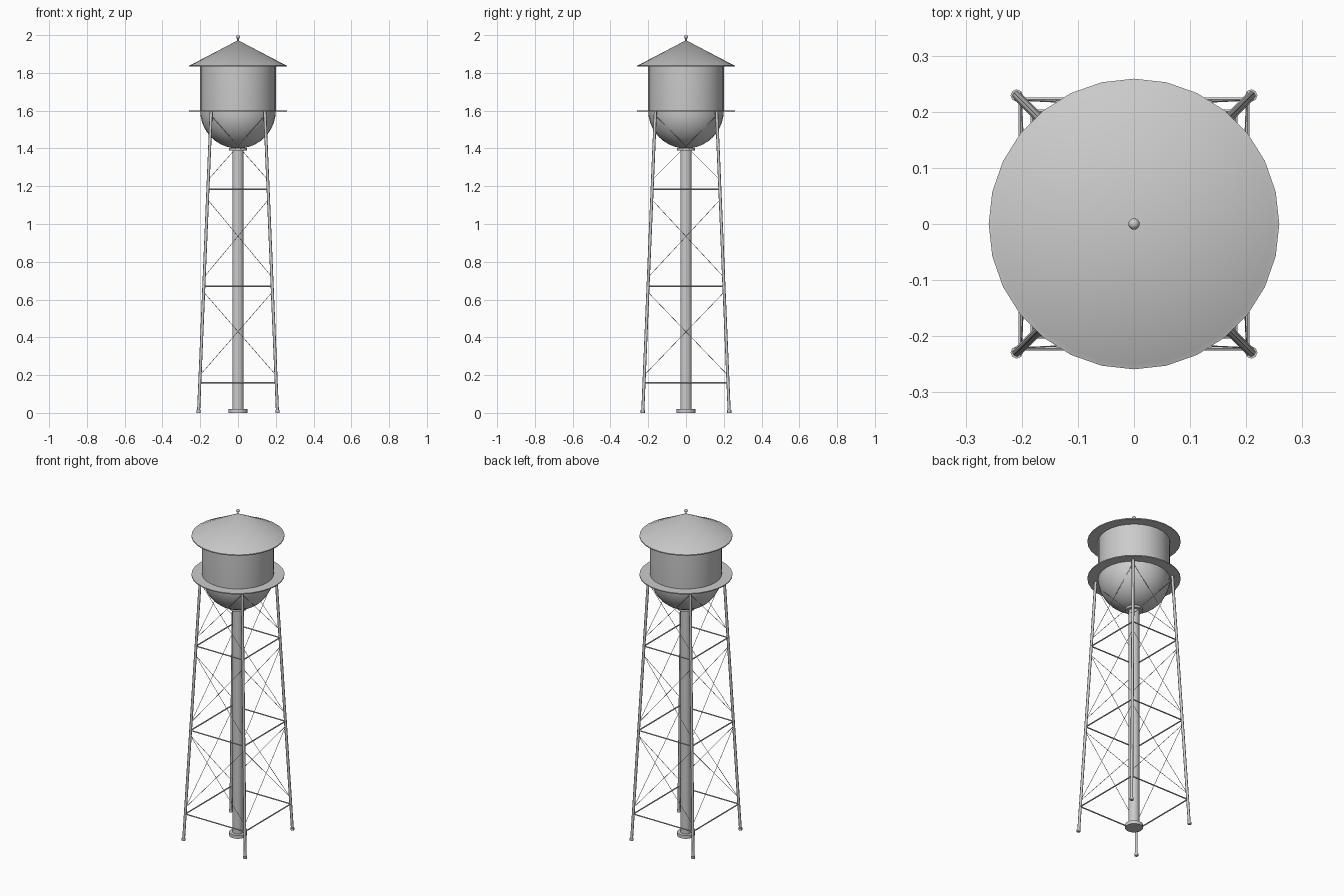
import bpy, bmesh, math
from mathutils import Vector

if "Cube" in bpy.data.objects:
    bpy.data.objects.remove(bpy.data.objects["Cube"])

SIDES = 28

steel = bpy.data.materials.new("grey_steel")
steel.use_nodes = True
GREY = (0.6, 0.6, 0.6, 1)
steel.diffuse_color = GREY
steel.node_tree.nodes["Principled BSDF"].inputs["Base Color"].default_value = GREY


def finish(name, bm, angle=35):
    """Turn a bmesh into a smooth-shaded object with crisp hard edges."""
    bmesh.ops.recalc_face_normals(bm, faces=bm.faces)
    mesh = bpy.data.meshes.new(name)
    bm.to_mesh(mesh)
    bm.free()
    mesh.materials.append(steel)
    obj = bpy.data.objects.new(name, mesh)
    bpy.context.collection.objects.link(obj)
    bpy.ops.object.select_all(action='DESELECT')
    obj.select_set(True)
    bpy.context.view_layer.objects.active = obj
    bpy.ops.object.shade_smooth_by_angle(angle=math.radians(angle))
    return obj


def lathe(name, profile, sides=SIDES, closed=False):
    """Spin (radius, height) points around the z axis."""
    bm = bmesh.new()
    verts = [bm.verts.new((r, 0, z)) for r, z in profile]
    pairs = list(zip(verts, verts[1:]))
    if closed:
        pairs.append((verts[-1], verts[0]))
    edges = [bm.edges.new(p) for p in pairs]
    bmesh.ops.spin(bm, geom=verts + edges, cent=(0, 0, 0), axis=(0, 0, 1),
                   angle=math.tau, steps=sides, use_duplicate=False)
    bmesh.ops.remove_doubles(bm, verts=bm.verts, dist=1e-5)
    return finish(name, bm)


def rod(name, a, b, radius, sides=8):
    """Capped straight bar from a to b."""
    a, b = Vector(a), Vector(b)
    axis = b - a
    bm = bmesh.new()
    bmesh.ops.create_cone(bm, cap_ends=True, segments=sides, radius1=radius,
                          radius2=radius, depth=axis.length)
    bm.transform(axis.to_track_quat('Z', 'Y').to_matrix().to_4x4())
    bmesh.ops.translate(bm, verts=bm.verts, vec=(a + b) / 2)
    return finish(name, bm, 50)


# Tank: round bowl bottom and straight wall
TANK_R, BOWL_Z = 0.2, 1.6
bowl = [(TANK_R * math.sin(t), BOWL_Z - TANK_R * math.cos(t))
        for t in (math.pi / 2 * i / 10 for i in range(11))]
lathe("tank", bowl + [(TANK_R, 1.836)])

# Conical roof with a thin overhanging rim
lathe("roof", [(0, 1.973), (0.25, 1.842), (0.259, 1.839), (0.259, 1.833), (0, 1.833)])

# Finial on the roof tip
rod("finial_stem", (0, 0, 1.965), (0, 0, 1.99), 0.004)
bm = bmesh.new()
bmesh.ops.create_uvsphere(bm, u_segments=16, v_segments=10, radius=0.01)
bmesh.ops.translate(bm, verts=bm.verts, vec=(0, 0, 1.99))
finish("finial_ball", bm)

# Ring walkway around the tank
lathe("walkway", [(0.195, 1.596), (0.259, 1.596), (0.259, 1.602), (0.195, 1.602)], closed=True)

# Central riser pipe with collar and base flange
rod("riser_pipe", (0, 0, 0), (0, 0, 1.41), 0.03, 20)
rod("riser_collar", (0, 0, 1.39), (0, 0, 1.403), 0.048, 20)
rod("riser_base", (0, 0, 0), (0, 0, 0.02), 0.05, 20)

# Leaning legs, in order around the tower
CORNERS = [("front_right", -1, -1), ("front_left", 1, -1),
           ("back_left", 1, 1), ("back_right", -1, 1)]
LEG_TOP, LEAN = 1.597, 0.067


def on_leg(corner, z):
    inset = LEAN * z / LEG_TOP
    return Vector((corner[1] * (0.209 - inset), corner[2] * (0.229 - inset), z))


for c in CORNERS:
    rod(c[0] + "_leg", on_leg(c, 0.004), on_leg(c, LEG_TOP), 0.008)
    foot = on_leg(c, 0)
    rod(c[0] + "_foot", foot, foot + Vector((0, 0, 0.014)), 0.011)

# Struts and crossed tie rods on each of the four sides
STRUTS = (0.16, 0.67, 1.185)
BRACES = ((0.2, 0.64), (0.72, 1.13), (1.235, 1.575))
for i, side in enumerate(("front", "left", "back", "right")):
    p, q = CORNERS[i], CORNERS[(i + 1) % 4]
    for n, z in enumerate(STRUTS):
        rod(f"{side}_strut_{n + 1}", on_leg(p, z), on_leg(q, z), 0.004, 6)
    for n, (low, high) in enumerate(BRACES):
        rod(f"{side}_tie_up_{n + 1}", on_leg(p, low), on_leg(q, high), 0.0013, 6)
        rod(f"{side}_tie_down_{n + 1}", on_leg(p, high), on_leg(q, low), 0.0013, 6)
